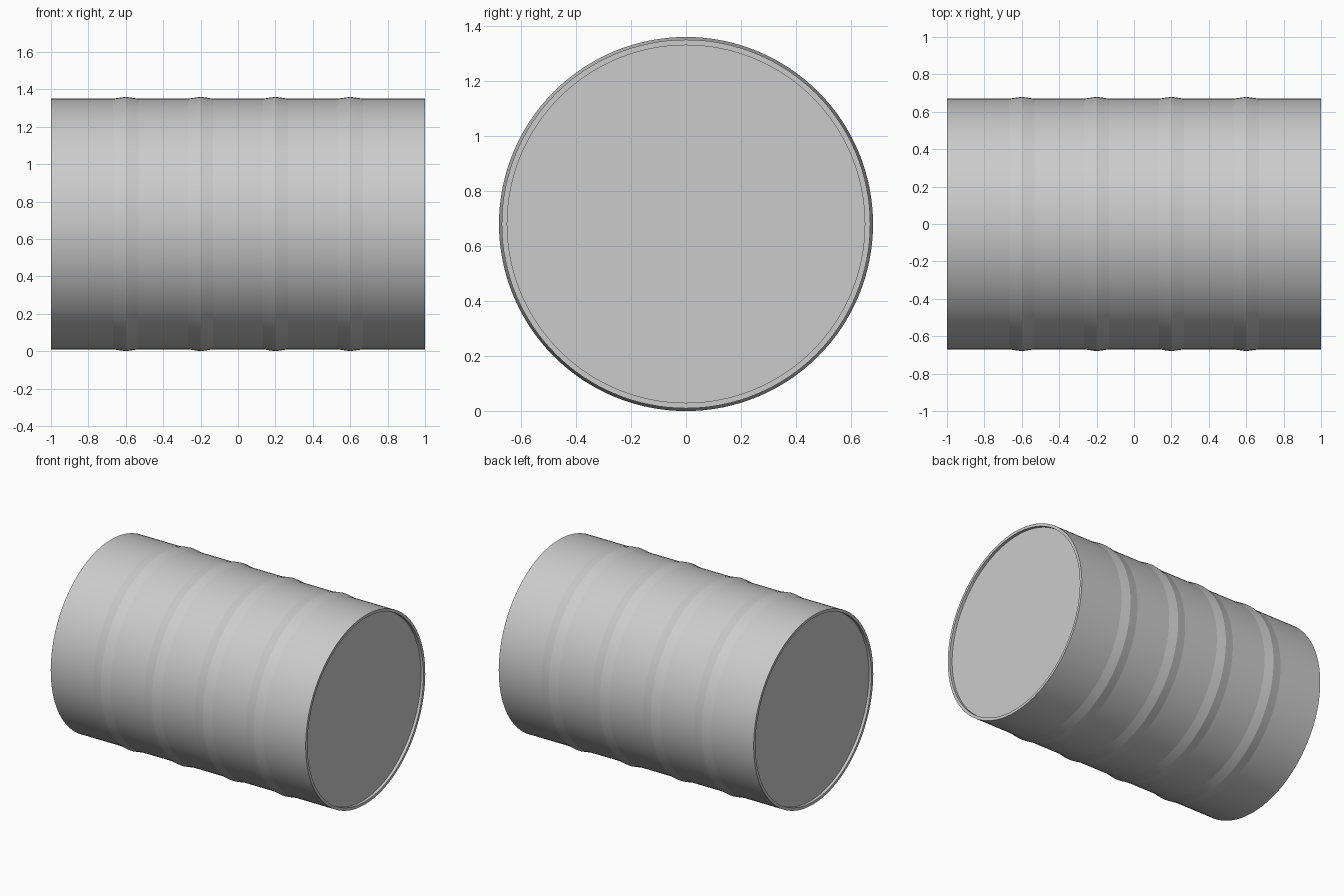
import bpy, bmesh, math

if "Cube" in bpy.data.objects:
    bpy.data.objects.remove(bpy.data.objects["Cube"])

SEG = 128
R, R_RIB, R_IN = 0.67, 0.68, 0.65     # shell, rib crest, inside of rim
RIB_HALF, RECESS = 0.067, 0.02

steel = bpy.data.materials.new("light grey steel")
steel.diffuse_color = (0.6, 0.6, 0.6, 1)
steel.use_nodes = True
steel.node_tree.nodes["Principled BSDF"].inputs["Base Color"].default_value = steel.diffuse_color


def lathe(name, profile):
    """Revolve (x, radius) points about the horizontal axis at rib height."""
    bm = bmesh.new()
    rings = []
    for x, r in profile:
        if r == 0:
            rings.append([bm.verts.new((x, 0, R_RIB))])
            continue
        rings.append([bm.verts.new((x, r * math.sin(2 * math.pi * i / SEG),
                                    R_RIB + r * math.cos(2 * math.pi * i / SEG)))
                      for i in range(SEG)])
    for a, b in zip(rings, rings[1:]):
        for i in range(SEG):
            j = (i + 1) % SEG
            quad = [a[i % len(a)], a[j % len(a)], b[j % len(b)], b[i % len(b)]]
            bm.faces.new(list(dict.fromkeys(quad)))
    bmesh.ops.recalc_face_normals(bm, faces=bm.faces)
    mesh = bpy.data.meshes.new(name)
    bm.to_mesh(mesh)
    bm.free()
    mesh.materials.append(steel)
    obj = bpy.data.objects.new(name, mesh)
    bpy.context.collection.objects.link(obj)
    bpy.ops.object.select_all(action='DESELECT')
    obj.select_set(True)
    bpy.context.view_layer.objects.active = obj
    bpy.ops.object.shade_smooth_by_angle(angle=math.radians(5))
    return obj


# closed barrel: recessed end, rim, ribbed shell, rim, recessed end
profile = [(-1 + RECESS, 0), (-1 + RECESS, R_IN), (-1, R_IN), (-1, R)]
for x in (-0.6, -0.2, 0.2, 0.6):
    profile += [(x - RIB_HALF, R), (x, R_RIB), (x + RIB_HALF, R)]
profile += [(1, R), (1, R_IN), (1 - RECESS, R_IN), (1 - RECESS, 0)]
lathe("barrel", profile)
